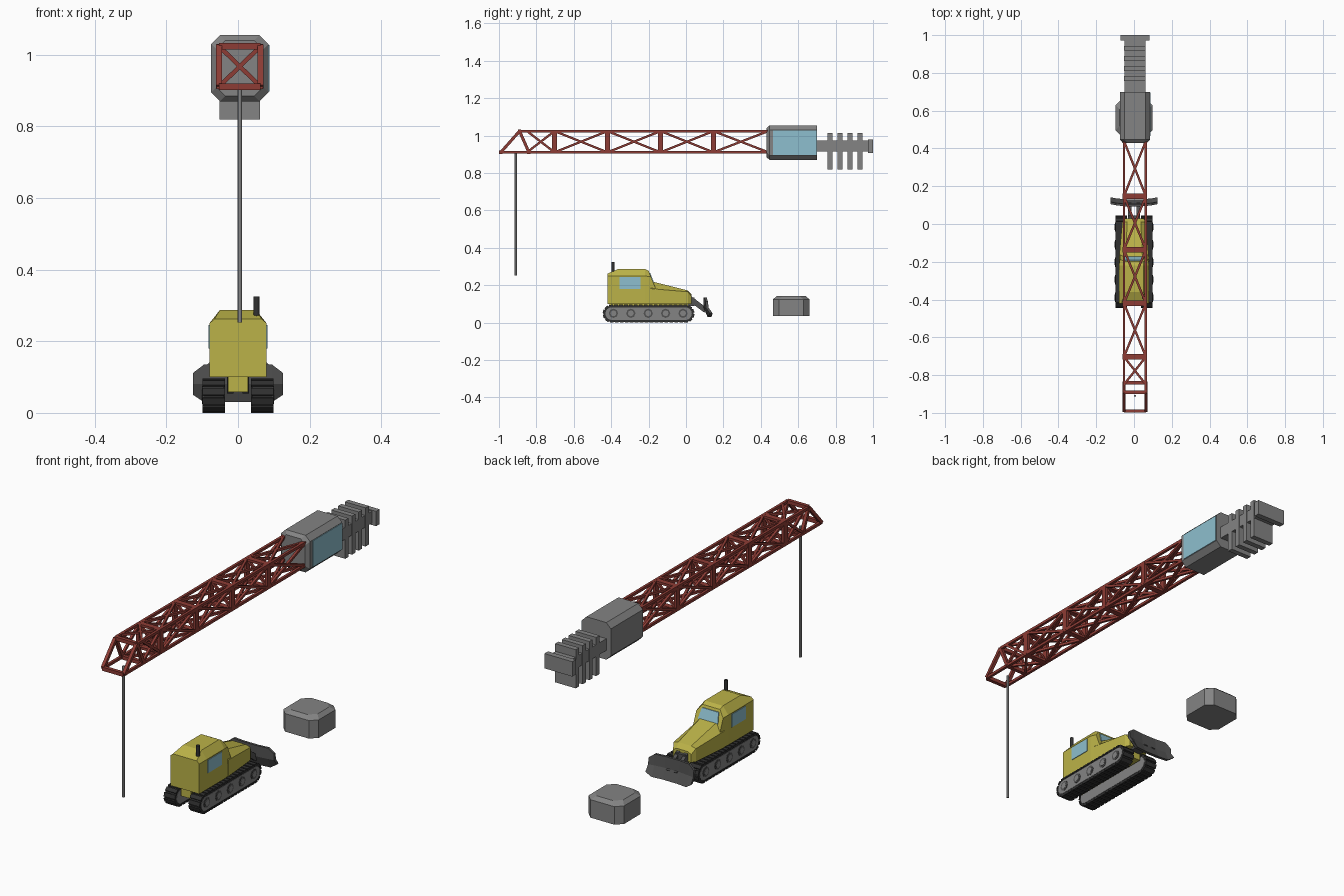
import bpy, bmesh, math
from mathutils import Vector, Matrix

if "Cube" in bpy.data.objects:
    bpy.data.objects.remove(bpy.data.objects["Cube"])


def material(name, r, g, b):
    m = bpy.data.materials.new(name)
    m.diffuse_color = (r, g, b, 1)
    m.use_nodes = True
    m.node_tree.nodes["Principled BSDF"].inputs["Base Color"].default_value = m.diffuse_color
    return m


RED = material("girder red", 0.27, 0.045, 0.035)
YELLOW = material("body yellow", 0.50, 0.45, 0.065)
GREY = material("steel grey", 0.23, 0.23, 0.23)
DARK = material("dark grey", 0.085, 0.085, 0.085)
BLACK = material("rubber black", 0.03, 0.03, 0.03)
GLASS = material("window blue", 0.27, 0.52, 0.62)
PALE = material("cable grey", 0.40, 0.40, 0.40)


def finish(bm, name, mat, smooth=False):
    bmesh.ops.recalc_face_normals(bm, faces=bm.faces)
    me = bpy.data.meshes.new(name)
    bm.to_mesh(me)
    bm.free()
    me.materials.append(mat)
    if smooth:
        for p in me.polygons:
            p.use_smooth = len(p.vertices) == 4
    ob = bpy.data.objects.new(name, me)
    bpy.context.collection.objects.link(ob)
    return ob


def loft(name, rings, mat):
    """Skin a row of equal-length point rings and cap both ends."""
    bm = bmesh.new()
    rows = [[bm.verts.new(p) for p in ring] for ring in rings]
    n = len(rows[0])
    for a, b in zip(rows, rows[1:]):
        for i in range(n):
            j = (i + 1) % n
            bm.faces.new((a[i], a[j], b[j], b[i]))
    bm.faces.new(rows[0])
    bm.faces.new(rows[-1])
    return finish(bm, name, mat)


def add_box(bm, x, y, z, matrix=None):
    """Box from three (low, high) ranges."""
    c = Vector(((x[0] + x[1]) / 2, (y[0] + y[1]) / 2, (z[0] + z[1]) / 2))
    s = Matrix.Diagonal((x[1] - x[0], y[1] - y[0], z[1] - z[0], 1))
    m = Matrix.Translation(c) @ s
    bmesh.ops.create_cube(bm, size=1, matrix=matrix @ m if matrix else m)


def box(name, x, y, z, mat):
    bm = bmesh.new()
    add_box(bm, x, y, z)
    return finish(bm, name, mat)


def add_bar(bm, a, b, w, d=None):
    """Square bar between two points."""
    a, b = Vector(a), Vector(b)
    v = b - a
    m = Matrix.Translation((a + b) / 2) @ v.to_track_quat('Z', 'Y').to_matrix().to_4x4()
    h, k = w / 2, (d or w) / 2
    add_box(bm, (-h, h), (-k, k), (-v.length / 2, v.length / 2), m)


def cylinder(name, centre, r, length, axis, mat, sides=12):
    bm = bmesh.new()
    rot = Matrix.Rotation(math.pi / 2, 4, 'Y') if axis == 'X' else Matrix()
    bmesh.ops.create_cone(bm, cap_ends=True, segments=sides, radius1=r, radius2=r,
                          depth=length, matrix=Matrix.Translation(centre) @ rot)
    return finish(bm, name, mat, sides > 8)


def octagon(hx, hy, c):
    return [(-hx + c, -hy), (hx - c, -hy), (hx, -hy + c), (hx, hy - c),
            (hx - c, hy), (-hx + c, hy), (-hx, hy - c), (-hx, -hy + c)]


# ---- Crane jib: four chords, cross frames and crossed braces ----
CX, HW, ZL, ZH = 0.005, 0.058, 0.911, 1.024
TIP, BACK = -0.99, 0.44
NODES = [-0.85, -0.703, -0.42, -0.136, 0.147, 0.44]
bm = bmesh.new()
for s in (-1, 1):
    x = CX + s * HW
    add_bar(bm, (x, TIP, ZL), (x, BACK, ZL), 0.013)
    add_bar(bm, (x, -0.89, ZH), (x, BACK, ZH), 0.013)
    add_bar(bm, (x, TIP, ZL), (x, -0.89, ZH), 0.016)
    add_bar(bm, (x, -0.89, ZH), (x, -0.84, ZL), 0.016)
finish(bm, "jib_chords", RED)

bm = bmesh.new()
for y in NODES[1:-1]:
    for s in (-1, 1):
        add_box(bm, (CX + s * HW - 0.007, CX + s * HW + 0.007), (y - 0.014, y + 0.014), (ZL, ZH))
    for z in (ZL, ZH):
        add_box(bm, (CX - HW, CX + HW), (y - 0.014, y + 0.014), (z - 0.006, z + 0.006))
    add_bar(bm, (CX - HW, y, ZL), (CX + HW, y, ZH), 0.012)
    add_bar(bm, (CX + HW, y, ZL), (CX - HW, y, ZH), 0.012)
for y, z in ((TIP, ZL), (-0.89, ZH), (-0.84, ZL)):
    add_bar(bm, (CX - HW, y, z), (CX + HW, y, z), 0.018)
finish(bm, "jib_frames", RED)

bm = bmesh.new()
for a, b in zip(NODES, NODES[1:]):
    for s in (-1, 1):
        x = CX + s * HW
        add_bar(bm, (x, a, ZL), (x, b, ZH), 0.012)
        add_bar(bm, (x, a, ZH), (x, b, ZL), 0.012)
        for z in (ZL, ZH):
            add_bar(bm, (CX - s * HW, a, z), (CX + s * HW, b, z), 0.012)
finish(bm, "jib_braces", RED)

cylinder("hoist_cable", (CX, -0.91, 0.58), 0.006, 0.655, 'Z', PALE, 8)

# ---- Crane cab with one side window ----
CZ = 0.9625


def cab_ring(y, inset):
    return [(CX + x, y, CZ + z) for x, z in octagon(0.08 - inset, 0.0925 - inset, 0.025)]


loft("crane_cab", [cab_ring(0.43, 0.015), cab_ring(0.447, 0), cab_ring(0.70, 0)], GREY)
box("crane_cab_window", (0.082, 0.088), (0.465, 0.697), (0.897, 1.028), GLASS)

# ---- Counter jib with ballast slabs ----
box("counter_jib", (-0.05, 0.06), (0.69, 0.975), (0.916, 0.975), GREY)
for i in range(4):
    y = 0.757 + i * 0.0535
    box("ballast_slab", (-0.052, 0.062), (y, y + 0.026), (0.82, 1.013), GREY)
box("counter_jib_end", (-0.072, 0.082), (0.972, 1.0), (0.906, 0.98), GREY)

# ---- Loose concrete block with cut corners ----
loft("concrete_block", [[(x, 0.5625 + y, z) for x, y in octagon(0.098 - i, 0.0975 - i, 0.032)]
                        for z, i in ((0.035, 0), (0.125, 0), (0.142, 0.02))], GREY)


# ---- Bulldozer body ----
def body_ring(y, w, zs, wt, zt, shear=0.0, zb=0.1):
    pts = [(-w, zb), (w, zb), (w, zs), (wt, zt), (-wt, zt), (-w, zs)]
    return [(x, y + shear * (0.285 - z), z) for x, z in pts]


loft("dozer_cabin", [body_ring(-0.42, 0.08, 0.25, 0.066, 0.262),
                     body_ring(-0.36, 0.08, 0.25, 0.05, 0.288),
                     body_ring(-0.22, 0.08, 0.25, 0.05, 0.288),
                     body_ring(-0.203, 0.074, 0.245, 0.048, 0.277, 0.4)], YELLOW)
loft("dozer_hood", [body_ring(-0.19, 0.08, 0.182, 0.045, 0.222),
                    body_ring(0.01, 0.062, 0.165, 0.036, 0.172),
                    body_ring(0.03, 0.05, 0.14, 0.03, 0.15)], YELLOW)
box("dozer_belly", (-0.028, 0.028), (-0.41, 0.01), (0.058, 0.11), YELLOW)

# Windows: one on each side and a sloped windscreen
for s in (-1, 1):
    box("dozer_side_window", (s * 0.081 - 0.002, s * 0.081 + 0.002), (-0.355, -0.243), (0.18, 0.245), GLASS)
loft("dozer_windscreen", [[(x, -0.203 + d + 0.4 * (0.285 - z), z)
                           for x, z in ((-0.055, 0.215), (0.055, 0.215), (0.046, 0.265), (-0.046, 0.265))]
                          for d in (-0.002, 0.004)], GLASS)
cylinder("exhaust_pipe", (0.052, -0.39, 0.28), 0.009, 0.09, 'Z', BLACK, 10)

# ---- Blade and its push arms ----
rings = []
for x, dy, zt, zb in ((-0.125, 0.012, 0.112, 0.05), (-0.095, 0.006, 0.135, 0.03), (-0.04, 0, 0.135, 0.03),
                      (0.04, 0, 0.135, 0.03), (0.095, 0.006, 0.135, 0.03), (0.125, 0.012, 0.112, 0.05)):
    rings.append([(x, y + dy, z) for y, z in ((0.093, zt), (0.105, zt), (0.109, 0.08), (0.13, zb),
                                              (0.115, zb), (0.094, 0.08))])
loft("dozer_blade", rings, DARK)
bm = bmesh.new()
for s in (-1, 1):
    add_bar(bm, (s * 0.022, 0.0, 0.145), (s * 0.022, 0.106, 0.065), 0.018, 0.028)
add_box(bm, (-0.028, 0.028), (0.01, 0.045), (0.09, 0.135))
finish(bm, "blade_arms", DARK)

# ---- Tracks: belt, tread links, side panel and road wheels ----
YA, YB, ZT = -0.397, -0.003, 0.048


def pill(x, r, n=8):
    pts = []
    for k in range(n + 1):
        a = -math.pi / 2 + math.pi * k / n
        pts.append((x, YB + r * math.cos(a), ZT + r * math.sin(a)))
    return pts + [(x, YA + YB - y, 2 * ZT - z) for x, y, z in pts]


def track_point(d, r):
    """Position and turn angle at distance d round the belt."""
    straight, arc = YB - YA, math.pi * r
    half = d % (straight + arc)
    flip = d >= straight + arc
    if half < straight:
        y, z, a = YA + half, ZT - r, 0.0
    else:
        a = (half - straight) / r
        y, z = YB + r * math.sin(a), ZT - r * math.cos(a)
    return (YA + YB - y, 2 * ZT - z, a + math.pi) if flip else (y, z, a)


LINKS, R = 40, 0.0435
for s in (-1, 1):
    x = s * 0.068
    loft("track_belt", [pill(x - 0.029, 0.044), pill(x + 0.029, 0.044)], BLACK)
    loft("track_side_panel", [pill(x - 0.0305, 0.034), pill(x + 0.0305, 0.034)], GREY)
    bm = bmesh.new()
    total = 2 * (YB - YA + math.pi * R)
    for i in range(LINKS):
        y, z, a = track_point(i * total / LINKS, R)
        m = Matrix.Translation((x, y, z)) @ Matrix.Rotation(a, 4, 'X')
        add_box(bm, (-0.031, 0.031), (-0.010, 0.010), (-0.0045, 0.003), m)
    finish(bm, "track_links", BLACK)
    for i in range(5):
        y = -0.388 + i * 0.093
        cylinder("road_wheel_rim", (x + s * 0.029, y, 0.05), 0.025, 0.007, 'X', DARK, 8)
        cylinder("road_wheel_hub", (x + s * 0.029, y, 0.05), 0.016, 0.010, 'X', GREY, 8)
